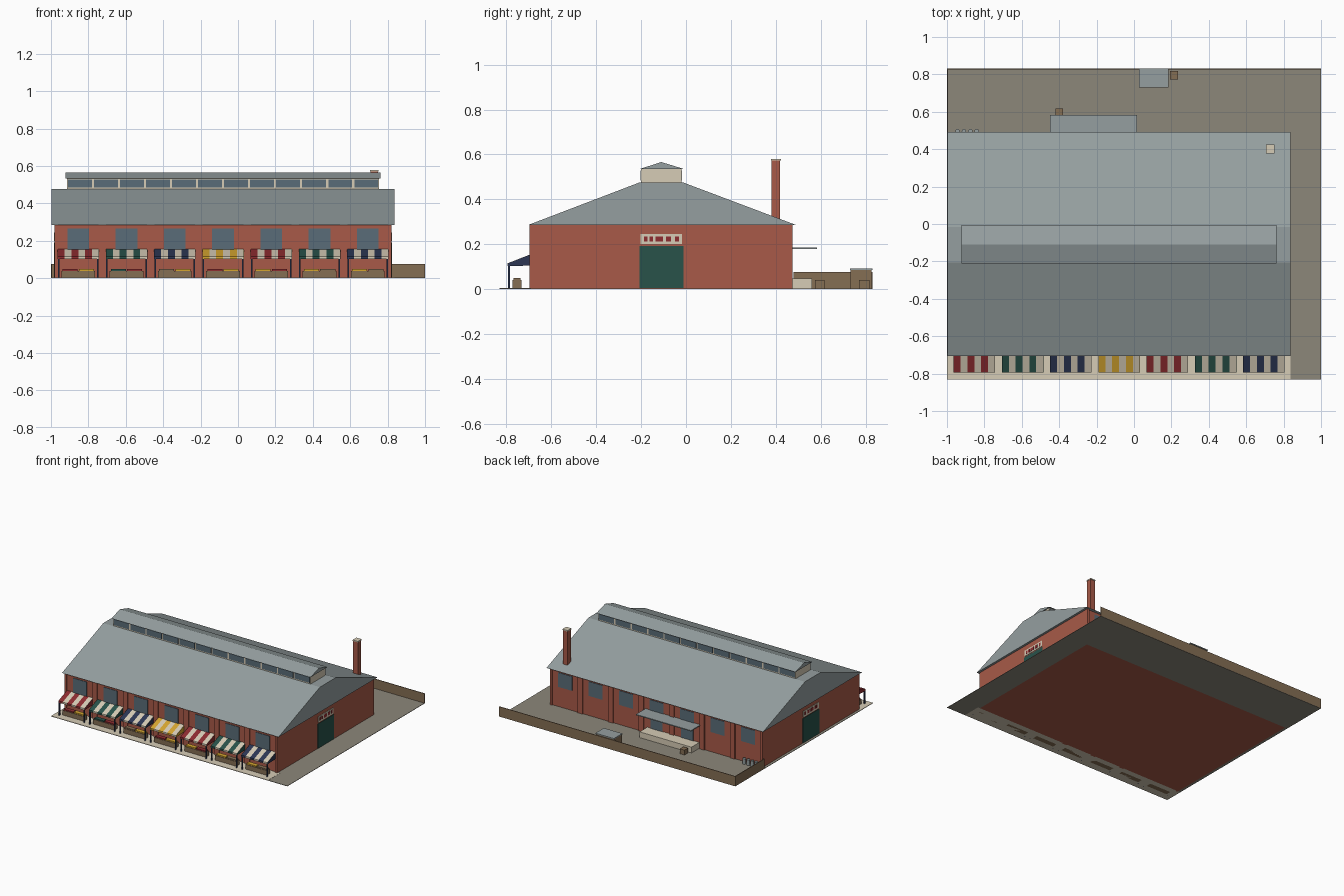
import bpy, bmesh, math

if "Cube" in bpy.data.objects:
    bpy.data.objects.remove(bpy.data.objects["Cube"])


def material(name, r, g, b):
    m = bpy.data.materials.new(name)
    lin = lambda c: ((c / 255 + 0.055) / 1.055) ** 2.4
    m.diffuse_color = (lin(r), lin(g), lin(b), 1)
    m.use_nodes = True
    m.node_tree.nodes["Principled BSDF"].inputs["Base Color"].default_value = m.diffuse_color
    return m


BRICK = material("brick", 168, 90, 72)
ROOF = material("roof_grey", 149, 159, 160)
CREAM = material("cream", 214, 204, 182)
YARD = material("yard_grey", 140, 135, 122)
WOOD = material("wood", 133, 110, 84)
GLASS = material("glass_blue", 90, 108, 120)
RED = material("red", 142, 44, 48)
GREEN = material("green", 40, 82, 74)
NAVY = material("navy", 44, 54, 84)
YELLOW = material("yellow", 214, 166, 48)


def finish(name, bm, mats):
    bmesh.ops.recalc_face_normals(bm, faces=bm.faces)
    me = bpy.data.meshes.new(name)
    bm.to_mesh(me)
    bm.free()
    for m in mats:
        me.materials.append(m)
    ob = bpy.data.objects.new(name, me)
    bpy.context.collection.objects.link(ob)
    return ob


def boxes(name, mat, spans):
    """One object from several boxes given as (x0, x1, y0, y1, z0, z1)."""
    bm = bmesh.new()
    for x0, x1, y0, y1, z0, z1 in spans:
        vs = bmesh.ops.create_cube(bm, size=1)["verts"]
        for v in vs:
            v.co = (x1 if v.co.x > 0 else x0, y1 if v.co.y > 0 else y0,
                    z1 if v.co.z > 0 else z0)
    return finish(name, bm, [mat])


def add_prism(bm, profile, x0, x1, index=0):
    """Extrude a y-z profile along x."""
    a = [bm.verts.new((x0, y, z)) for y, z in profile]
    b = [bm.verts.new((x1, y, z)) for y, z in profile]
    n = len(a)
    faces = [bm.faces.new(a), bm.faces.new(b[::-1])]
    faces += [bm.faces.new((a[i], b[i], b[(i + 1) % n], a[(i + 1) % n])) for i in range(n)]
    for f in faces:
        f.material_index = index


def prism(name, mat, profile, x0, x1):
    bm = bmesh.new()
    add_prism(bm, profile, x0, x1)
    return finish(name, bm, [mat])


X0, X1, Y0, Y1, H = -0.98, 0.82, -0.69, 0.467, 0.29
MID, STEP, EDGE = -0.08, 0.258, 0.832
bays = [MID + (i - 3) * STEP for i in range(7)]

# ground: yard around the hall and pale market pavement in front
boxes("yard", YARD, [(X1, 1, Y0, EDGE, 0, 0.003), (0.838, 1, -EDGE, Y0, 0, 0.003),
                     (-1, X1, Y1, EDGE, 0, 0.003), (-1, X0, Y0, Y1, 0, 0.003)])
boxes("front_pavement", CREAM, [(-1, 0.838, -EDGE, Y0, 0, 0.004)])

# yard fence along the back and the left end
boxes("yard_fence", WOOD, [(-1, 1, EDGE - 0.005, EDGE, 0, 0.076),
                           (-1, -0.995, 0.48, EDGE - 0.005, 0, 0.076)])

# brick hall and its pilasters
boxes("hall_walls", BRICK, [(X0, X1, Y0, Y1, 0, H)])
pil = []
for i in range(8):
    x = MID + (i - 3.5) * STEP
    a, b = max(x - 0.02, X0), min(x + 0.02, X1)
    pil += [(a, b, Y0 - 0.008, Y0, 0, 0.286), (a, b, Y1, Y1 + 0.008, 0, 0.286)]
boxes("pilasters", BRICK, pil)

# main roof and raised clerestory
prism("main_roof", ROOF, [(-0.705, 0.285), (-0.205, 0.476), (-0.015, 0.476), (0.492, 0.285)], -0.997, 0.837)
boxes("clerestory_walls", CREAM, [(-0.915, 0.755, -0.2, -0.02, 0.47, 0.537)])
prism("clerestory_roof", ROOF, [(-0.21, 0.534), (-0.11, 0.566), (-0.005, 0.534)], -0.923, 0.762)
panes = []
w = 1.67 / 12
for i in range(12):
    a = -0.915 + i * w + 0.006
    for y in (-0.2, -0.02):
        panes.append((a, a + w - 0.012, y - 0.003, y + 0.003, 0.484, 0.528))
boxes("clerestory_windows", GLASS, panes)

# tall windows in each bay, front and back
wins = []
for x in bays:
    for y in (Y0, Y1):
        wins.append((x - 0.058, x + 0.058, y - 0.004, y + 0.004, 0.155, 0.265))
boxes("hall_windows", GLASS, wins)

# end doors with a panelled fanlight above, both gable ends
for side, x in (("right", X1), ("left", X0)):
    boxes(side + "_door", GREEN, [(x - 0.003, x + 0.003, -0.208, -0.012, 0.004, 0.192)])
    boxes(side + "_fanlight", CREAM, [(x - 0.003, x + 0.003, -0.203, -0.018, 0.2, 0.245)])
    boxes(side + "_fanlight_panels", RED,
          [(x - 0.0045, x + 0.0045, y, y + s, 0.211, 0.235)
           for y, s in ((-0.187, 0.016), (-0.163, 0.016), (-0.137, 0.034), (-0.09, 0.024), (-0.048, 0.016))])

# chimney
boxes("chimney", BRICK, [(0.708, 0.748, 0.38, 0.42, 0.28, 0.573)])
boxes("chimney_cap", CREAM, [(0.706, 0.75, 0.378, 0.424, 0.572, 0.58)])

# striped awnings with posts, tables and produce
colours = [RED, GREEN, NAVY, YELLOW, RED, GREEN, NAVY]
produce = [(RED, YELLOW), (GREEN, RED), (WOOD, YELLOW), (RED, YELLOW),
           (YELLOW, RED), (YELLOW, WOOD), (YELLOW, WOOD)]
posts, tables = [], []
sheet = [(-0.795, 0.102), (-0.795, 0.115), (Y0, 0.156), (Y0, 0.148), (-0.79, 0.108), (-0.79, 0.102)]
cheek = [(-0.794, 0.102), (-0.794, 0.114), (Y0, 0.155), (Y0, 0.105)]
for i, x in enumerate(bays):
    bm = bmesh.new()
    s = 0.22 / 6
    for k in range(6):
        add_prism(bm, sheet, x - 0.11 + k * s, x - 0.11 + (k + 1) * s, k % 2)
    for e in (-0.111, 0.109):
        add_prism(bm, cheek, x + e, x + e + 0.002, 0)
    finish("awning_%d" % (i + 1), bm, [colours[i], CREAM])
    for e in (-0.105, 0.105):
        posts.append((x + e - 0.004, x + e + 0.004, -0.793, -0.785, 0, 0.112))
    tables.append((x - 0.09, x + 0.09, -0.773, -0.733, 0, 0.04))
    for j, m in enumerate(produce[i]):
        a = x - 0.084 + j * 0.087
        boxes("produce_%d_%d" % (i + 1, j + 1), m, [(a, a + 0.081, -0.769, -0.737, 0.038, 0.049)])
boxes("awning_posts", NAVY, posts)
boxes("stall_tables", WOOD, tables)

# loading dock at the back: platform, canopy, doors
boxes("loading_dock", CREAM, [(-0.44, 0.0, Y1, 0.562, 0, 0.047)])
boxes("dock_canopy", ROOF, [(-0.45, 0.015, Y1, 0.583, 0.178, 0.185)])
boxes("dock_doors", GLASS, [(x - 0.05, x + 0.05, Y1, Y1 + 0.005, 0.047, 0.155) for x in (-0.34, -0.08)])

# yard clutter: lidded store, crates, churns
boxes("yard_store", WOOD, [(0.03, 0.182, 0.732, 0.826, 0, 0.085)])
boxes("yard_store_lid", ROOF, [(0.028, 0.184, 0.73, EDGE, 0.084, 0.091)])
boxes("yard_crates", WOOD, [(-0.42, -0.38, 0.575, 0.618, 0, 0.04), (0.192, 0.236, 0.772, 0.818, 0, 0.04)])
bm = bmesh.new()
for i in range(4):
    vs = bmesh.ops.create_cone(bm, cap_ends=True, segments=12, radius1=0.012, radius2=0.012, depth=0.045)["verts"]
    bmesh.ops.translate(bm, verts=vs, vec=(-0.943 + i * 0.034, 0.496, 0.0225))
finish("churns", bm, [ROOF])
